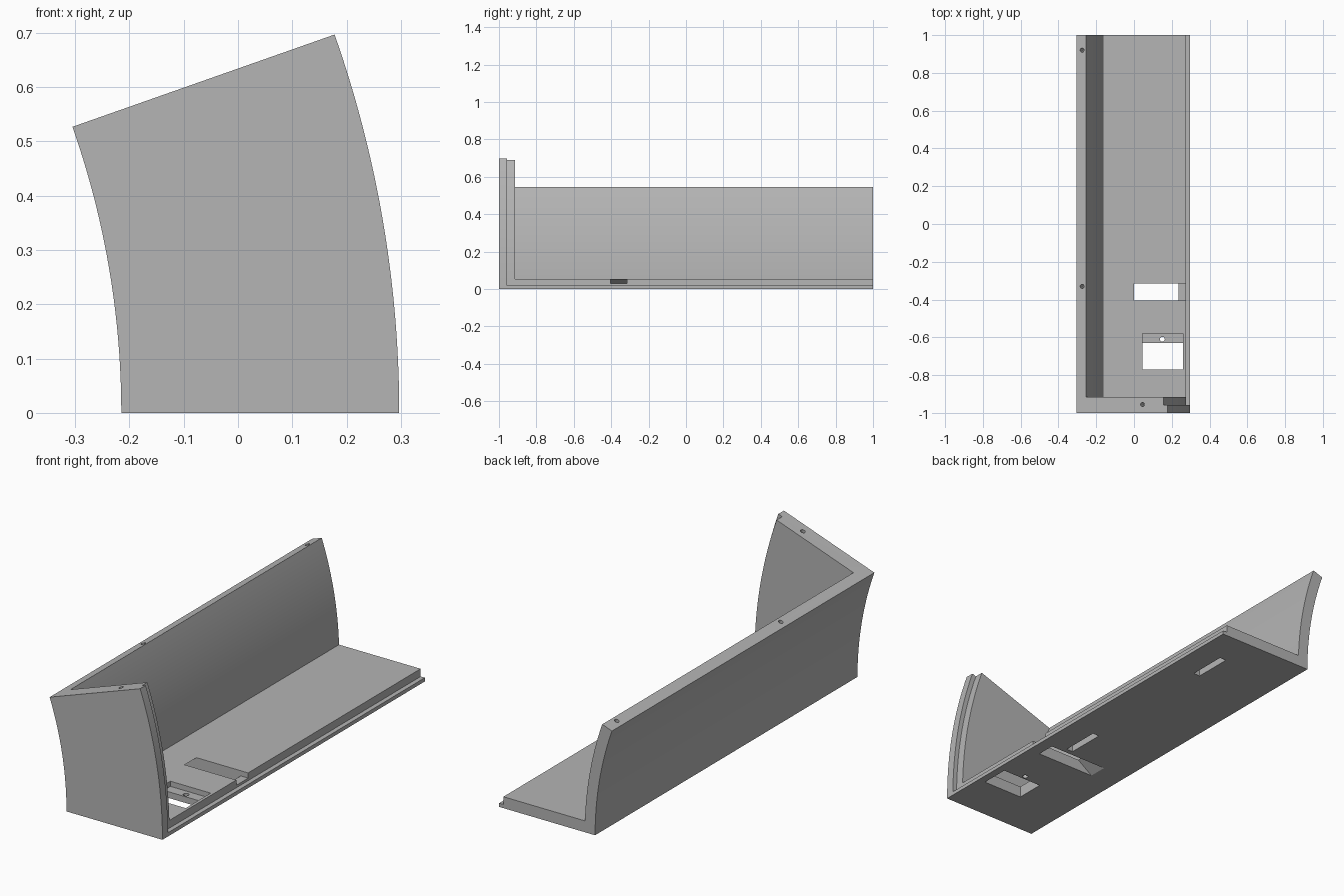
import bpy
import bmesh
from math import asin, sin, cos, pi
from mathutils import Vector, Matrix

cube = bpy.data.objects.get("Cube")
if cube:
    bpy.data.objects.remove(cube, do_unlink=True)

# Main dimensions: a block curved about an axis along y
OUTER, INNER = 2.1, 1.588
AXIS = 0.297 - OUTER
SWEEP = asin(0.697 / OUTER)
WALL, FLOOR = 0.055, 0.055
STEPS = 24

grey = bpy.data.materials.new("plain grey")
grey.use_nodes = True
colour = (0.46, 0.46, 0.46, 1)
grey.diffuse_color = colour
grey.node_tree.nodes["Principled BSDF"].inputs["Base Color"].default_value = colour


def make_object(name, bm):
    bmesh.ops.recalc_face_normals(bm, faces=bm.faces)
    mesh = bpy.data.meshes.new(name)
    bm.to_mesh(mesh)
    bm.free()
    mesh.materials.append(grey)
    obj = bpy.data.objects.new(name, mesh)
    bpy.context.collection.objects.link(obj)
    return obj


def prism(name, outline, y0, y1):
    """Extrude an (x, z) outline along y."""
    bm = bmesh.new()
    face = bm.faces.new([bm.verts.new((x, y0, z)) for x, z in outline])
    new = bmesh.ops.extrude_face_region(bm, geom=[face])["geom"]
    moved = [v for v in new if isinstance(v, bmesh.types.BMVert)]
    bmesh.ops.translate(bm, verts=moved, vec=(0, y1 - y0, 0))
    return make_object(name, bm)


def arc(radius, z0, end):
    start = asin(z0 / radius)
    angles = [start + (end - start) * i / STEPS for i in range(STEPS + 1)]
    return [(AXIS + radius * cos(a), radius * sin(a)) for a in angles]


def sector(name, r0, r1, z0, end, y0, y1):
    return prism(name, arc(r1, z0, end) + arc(r0, z0, end)[::-1], y0, y1)


def box(name, x0, x1, y0, y1, z0, z1):
    return prism(name, [(x0, z0), (x1, z0), (x1, z1), (x0, z1)], y0, y1)


def rod(name, centre, direction, radius, length):
    bm = bmesh.new()
    turn = Vector((0, 0, 1)).rotation_difference(Vector(direction)).to_matrix().to_4x4()
    bmesh.ops.create_cone(bm, cap_ends=True, segments=20, radius1=radius,
                          radius2=radius, depth=length,
                          matrix=Matrix.Translation(centre) @ turn)
    return make_object(name, bm)


# Solid curved block, then everything is carved from it
tray = sector("curved_tray", INNER, OUTER, 0, SWEEP, -1, 1)
beyond = SWEEP + 0.1
cutters = [
    # Open interior, leaving floor, side wall and front wall
    sector("interior_cutter", INNER + WALL, OUTER + 0.2, FLOOR, beyond, -0.915, 1.1),
    # Stepped lip round the open edge
    sector("lip_cutter", OUTER - 0.022, OUTER + 0.1, 0.018, beyond, -0.958, 1.1),
    # Rectangular opening with a ledge and screw hole
    box("opening_cutter", 0.045, 0.26, -0.77, -0.63, -0.1, 0.1),
    box("ledge_cutter", 0.045, 0.26, -0.65, -0.58, 0.03, 0.1),
    rod("ledge_hole_cutter", (0.15, -0.61, 0.02), (0, 0, 1), 0.013, 0.1),
    # Ramped opening and its notch through the floor edge
    prism("ramp_cutter", [(-0.11, -0.02), (0.235, -0.02), (0.235, 0.09), (0.05, 0.09)],
          -0.405, -0.315),
    box("notch_cutter", 0.2, 0.35, -0.405, -0.315, 0.03, 0.1),
]

# Hanging slots under the floor
for y in (-0.195, 0.725):
    cutters.append(box("slot_cutter", 0.13, 0.165, y - 0.095, y + 0.095, -0.1, 0.035))

# Pin holes in the sloping top edges
slope = Vector((-sin(SWEEP), 0, cos(SWEEP)))
for x, y in ((-0.275, 0.92), (-0.275, -0.33), (0.045, -0.955)):
    z = (x - AXIS) * sin(SWEEP) / cos(SWEEP)
    cutters.append(rod("pin_hole_cutter", (x, y, z), slope, 0.011, 0.1))

bpy.context.view_layer.objects.active = tray
for cutter in cutters:
    mod = tray.modifiers.new("cut", 'BOOLEAN')
    mod.operation = 'DIFFERENCE'
    mod.solver = 'EXACT'
    mod.object = cutter
    bpy.ops.object.modifier_apply(modifier=mod.name)
    bpy.data.objects.remove(cutter, do_unlink=True)

# Smooth curves, sharp edges
bpy.ops.object.select_all(action='DESELECT')
tray.select_set(True)
bpy.ops.object.shade_smooth_by_angle(angle=pi / 9)
